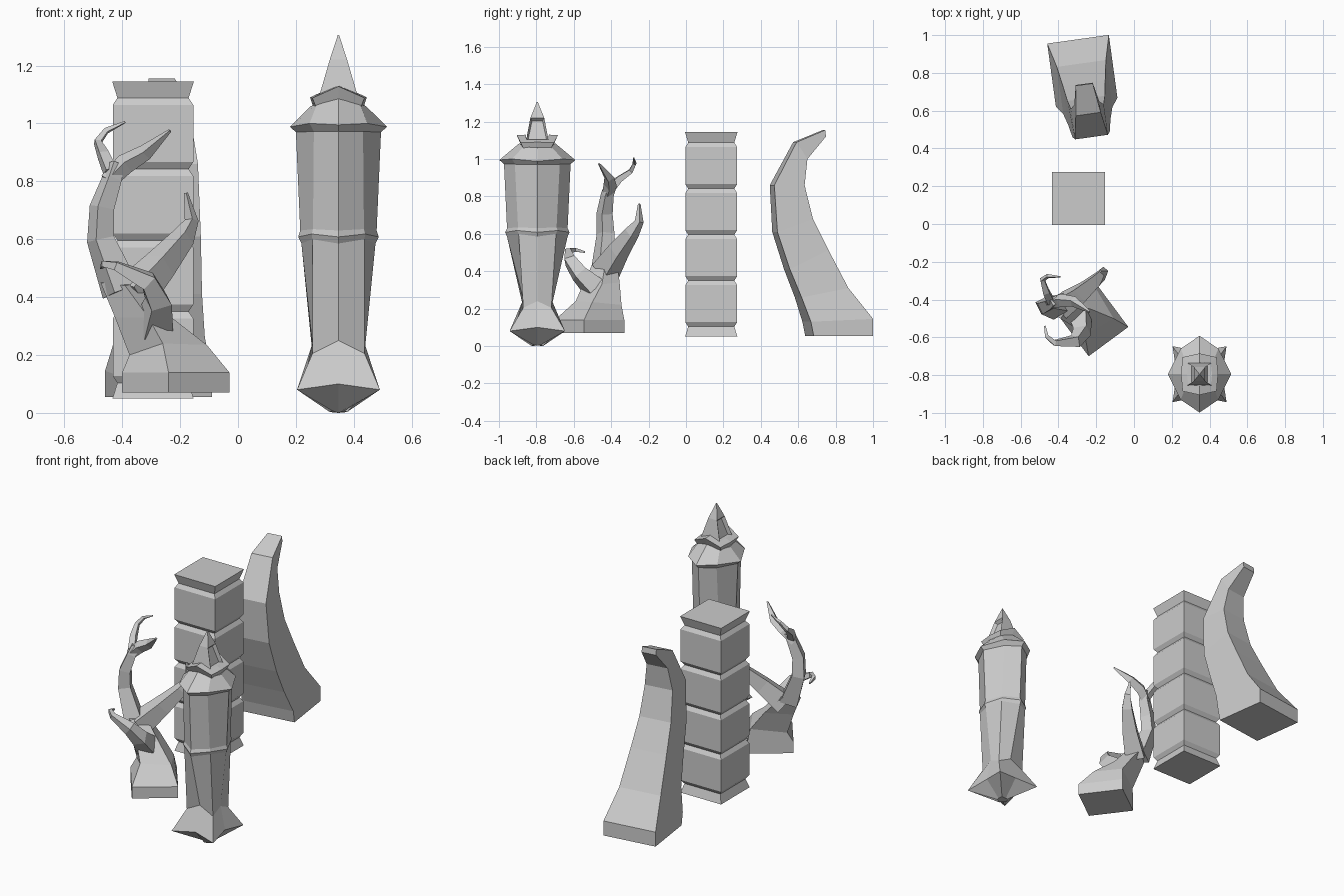
import bpy, bmesh
from mathutils import Vector


def loft(name, rings, recess=None):
    """Skin a stack of equal-length rings, with capped ends."""
    bm = bmesh.new()
    rows = [[bm.verts.new(p) for p in r] for r in rings]
    n = len(rows[0])
    for a, b in zip(rows, rows[1:]):
        for i in range(n):
            j = (i + 1) % n
            bm.faces.new((a[i], a[j], b[j], b[i]))
    bm.faces.new(rows[0][::-1])
    bm.faces.new(rows[-1])
    bmesh.ops.recalc_face_normals(bm, faces=bm.faces)
    if recess:
        faces = [f for f in bm.faces if recess(f)]
        bmesh.ops.inset_individual(bm, faces=faces, thickness=0.014, depth=-0.02)
    me = bpy.data.meshes.new(name)
    bm.to_mesh(me)
    bm.free()
    ob = bpy.data.objects.new(name, me)
    bpy.context.collection.objects.link(ob)
    return ob


def rect(x, y, hx, hy, z):
    return [(x + hx, y + hy, z), (x - hx, y + hy, z),
            (x - hx, y - hy, z), (x + hx, y - hy, z)]


def branch(name, path):
    """Four-sided tapering tube along (x, y, z, radius) points."""
    pts = [Vector(p[:3]) for p in path]
    u = v = t = None
    rings = []
    for i, p in enumerate(pts):
        new = (pts[min(i + 1, len(pts) - 1)] - pts[max(i - 1, 0)]).normalized()
        if t is None:
            u = new.cross(Vector((0.3, 1, 0.1))).normalized()
            v = new.cross(u)
        else:
            q = t.rotation_difference(new)
            u, v = q @ u, q @ v
        t = new
        r = path[i][3]
        rings.append([p + u * r, p + v * r, p - u * r, p - v * r])
    return loft(name, rings)


# Square column with grooves and flared ends
CX, CY = -0.2935, 0.135
prof = [(0.14, 0.05), (0.123, 0.104)]
for k in range(4):
    z = 0.104 + 0.246 * k
    prof += [(0.139, z + 0.024), (0.139, z + 0.222), (0.123, z + 0.246)]
prof.append((0.141, 1.145))
loft("square_column", [rect(CX, CY, h, h, z) for h, z in prof])

# Lantern pillar: eight-point rings of side mids, front mids and corners
LX, LY = 0.347, -0.795


def ring8(mx, my, cx, cy, zx, zy, zc):
    pts = [(mx, 0, zx), (cx, cy, zc), (0, my, zy), (-cx, cy, zc),
           (-mx, 0, zx), (-cx, -cy, zc), (0, -my, zy), (cx, -cy, zc)]
    return [(LX + x, LY + y, z) for x, y, z in pts]


loft("lantern_body", [
    ring8(0.03, 0.03, 0.022, 0.022, 0.003, 0.0, 0.008),
    ring8(0.12, 0.12, 0.143, 0.148, 0.10, 0.10, 0.08),
    ring8(0.09, 0.075, 0.09, 0.075, 0.24, 0.25, 0.205),
    ring8(0.128, 0.162, 0.09, 0.10, 0.585, 0.585, 0.60),
    ring8(0.139, 0.172, 0.092, 0.108, 0.608, 0.608, 0.618),
    ring8(0.132, 0.162, 0.088, 0.103, 0.63, 0.63, 0.635),
    ring8(0.147, 0.178, 0.085, 0.12, 0.97, 0.972, 0.972),
    ring8(0.168, 0.203, 0.10, 0.135, 0.988, 0.995, 1.0),
    ring8(0.095, 0.095, 0.075, 0.075, 1.06, 1.085, 1.065),
])
loft("lantern_crown", [
    ring8(0.085, 0.085, 0.075, 0.07, 1.05, 1.07, 1.05),
    ring8(0.098, 0.11, 0.09, 0.09, 1.09, 1.128, 1.088),
    ring8(0.066, 0.062, 0.06, 0.058, 1.105, 1.13, 1.105),
])
loft("lantern_spire", [
    rect(LX, LY, 0.065, 0.06, 1.10),
    rect(LX, LY, 0.03, 0.037, 1.22),
    rect(LX, LY, 0.002, 0.002, 1.306),
], recess=lambda f: abs(f.normal.x) > 0.85 and f.calc_center_median().z < 1.2)

# Curved stone: front and back edge profile plus half width, turned slightly
stations = [
    (0.66, 0.055, 0.978, 0.055, 0.163), (0.645, 0.13, 0.978, 0.145, 0.163),
    (0.60, 0.26, 0.85, 0.31, 0.13), (0.54, 0.41, 0.745, 0.515, 0.112),
    (0.475, 0.61, 0.665, 0.68, 0.099), (0.46, 0.86, 0.622, 0.86, 0.087),
    (0.582, 1.09, 0.64, 1.0, 0.066), (0.738, 1.155, 0.742, 1.12, 0.045)]


def turned(y, z, side):
    return (-0.25 - (y - 0.64) * 0.137 + side, y + side * 0.14, z)


loft("curved_stone", [
    [turned(fy, fz, -w), turned(fy, fz, w), turned(by, bz, w), turned(by, bz, -w)]
    for fy, fz, by, bz, w in stations])

# Dead tree: turned square base narrowing to a leaning trunk
foot = [(-0.03, -0.545), (-0.19, -0.33), (-0.40, -0.485), (-0.24, -0.70)]
loft("tree_trunk", [
    [(x, y, 0.07) for x, y in foot],
    [(x, y, 0.14) for x, y in foot],
    [(-0.108, -0.50, 0.235), (-0.20, -0.345, 0.22),
     (-0.375, -0.46, 0.20), (-0.26, -0.59, 0.24)],
    [(-0.23, -0.45, 0.33), (-0.29, -0.355, 0.34),
     (-0.425, -0.45, 0.33), (-0.31, -0.55, 0.33)],
    [(-0.33, -0.43, 0.45), (-0.40, -0.37, 0.46),
     (-0.475, -0.45, 0.45), (-0.39, -0.50, 0.44)],
])

# Branches
branch("main_branch", [
    (-0.405, -0.44, 0.42, 0.07), (-0.475, -0.43, 0.60, 0.05),
    (-0.47, -0.435, 0.71, 0.045), (-0.435, -0.42, 0.81, 0.036),
    (-0.42, -0.405, 0.86, 0.03)])
branch("upper_right_twig", [
    (-0.45, -0.42, 0.80, 0.03), (-0.39, -0.405, 0.86, 0.036),
    (-0.32, -0.41, 0.90, 0.028), (-0.235, -0.465, 0.975, 0.006)])
branch("upper_hook_twig", [
    (-0.44, -0.41, 0.83, 0.028), (-0.465, -0.36, 0.89, 0.024),
    (-0.485, -0.295, 0.935, 0.016), (-0.455, -0.275, 0.975, 0.012),
    (-0.39, -0.28, 1.005, 0.004)])
branch("right_branch", [
    (-0.37, -0.43, 0.40, 0.08), (-0.27, -0.36, 0.51, 0.06),
    (-0.19, -0.29, 0.605, 0.042), (-0.16, -0.25, 0.665, 0.024),
    (-0.18, -0.25, 0.76, 0.007)])
branch("front_branch", [
    (-0.29, -0.48, 0.30, 0.075), (-0.275, -0.57, 0.385, 0.052),
    (-0.31, -0.62, 0.455, 0.04), (-0.42, -0.63, 0.508, 0.02),
    (-0.462, -0.595, 0.515, 0.014), (-0.472, -0.54, 0.502, 0.006)])
